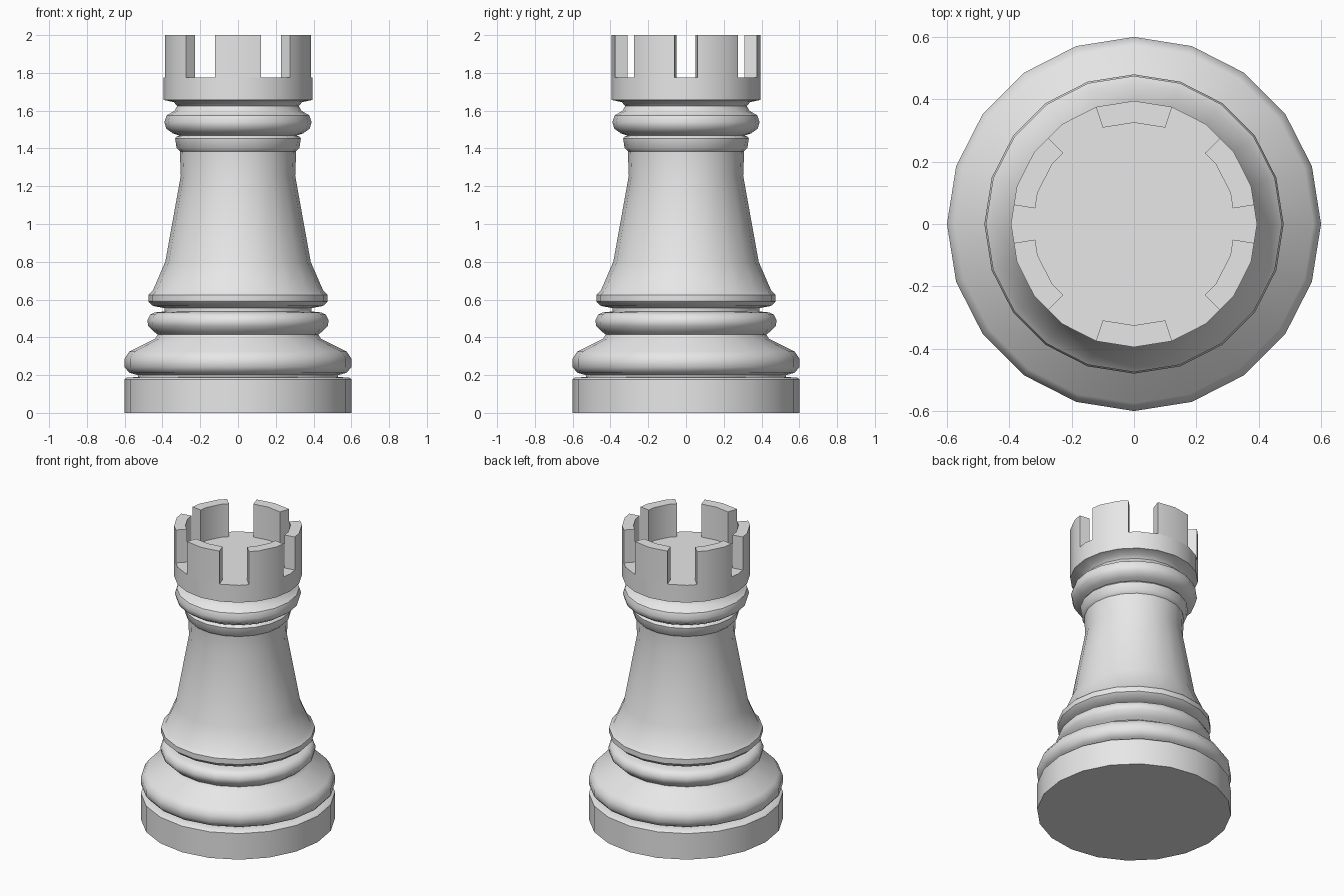
import bpy, bmesh, math

if "Cube" in bpy.data.objects:
    bpy.data.objects.remove(bpy.data.objects["Cube"])

SIDES = 20
mat = bpy.data.materials.new("light grey")
mat.diffuse_color = (0.8, 0.8, 0.8, 1)
mat.use_nodes = True
mat.node_tree.nodes["Principled BSDF"].inputs["Base Color"].default_value = mat.diffuse_color


def finish(name, bm, angle=40):
    bmesh.ops.recalc_face_normals(bm, faces=bm.faces)
    me = bpy.data.meshes.new(name)
    bm.to_mesh(me)
    bm.free()
    me.materials.append(mat)
    ob = bpy.data.objects.new(name, me)
    bpy.context.collection.objects.link(ob)
    bpy.ops.object.select_all(action='DESELECT')
    ob.select_set(True)
    bpy.context.view_layer.objects.active = ob
    bpy.ops.object.shade_smooth_by_angle(angle=math.radians(angle))
    return ob


def lathe(name, profile):
    """Turn a (radius, z) profile into a closed solid."""
    bm = bmesh.new()
    rings = [[bm.verts.new((r * math.cos(2 * math.pi * i / SIDES),
                            r * math.sin(2 * math.pi * i / SIDES), z))
              for i in range(SIDES)] for r, z in profile]
    for a, b in zip(rings, rings[1:]):
        for i in range(SIDES):
            j = (i + 1) % SIDES
            bm.faces.new((a[i], a[j], b[j], b[i]))
    bm.faces.new(rings[0][::-1])
    bm.faces.new(rings[-1])
    return finish(name, bm)


def polygon_point(radius, deg, z):
    """Point on the many-sided outline at the given angle."""
    step = 360 / SIDES
    off = (deg % step) - step / 2
    r = radius * math.cos(math.radians(step / 2)) / math.cos(math.radians(off))
    a = math.radians(deg)
    return (r * math.cos(a), r * math.sin(a), z)


def battlement(name, angles):
    bm = bmesh.new()
    rows = [[bm.verts.new(polygon_point(r, a, z)) for a in angles]
            for r, z in ((0.395, 1.775), (0.395, 2.0), (0.325, 2.0), (0.325, 1.775))]
    for k in range(4):
        a, b = rows[k], rows[(k + 1) % 4]
        for i in range(len(angles) - 1):
            bm.faces.new((a[i], a[i + 1], b[i + 1], b[i]))
    for end in (0, -1):
        bm.faces.new([row[end] for row in rows])
    return finish(name, bm, 30)


# Turned body: plinth, rings, tapering shaft, collar and crown drum
lathe("body", [
    (0.6, 0), (0.6, 0.178), (0.59, 0.187), (0.53, 0.19), (0.53, 0.2),
    (0.575, 0.212), (0.6, 0.242), (0.6, 0.288), (0.575, 0.325),
    (0.44, 0.392), (0.425, 0.415), (0.445, 0.43), (0.475, 0.46), (0.48, 0.49),
    (0.465, 0.52), (0.44, 0.532), (0.39, 0.537), (0.39, 0.555), (0.45, 0.566),
    (0.475, 0.59), (0.475, 0.625), (0.45, 0.65), (0.385, 0.8),
    (0.303, 1.255), (0.308, 1.385), (0.325, 1.402), (0.333, 1.452),
    (0.325, 1.463), (0.31, 1.468), (0.345, 1.48), (0.38, 1.505), (0.39, 1.54),
    (0.378, 1.575), (0.335, 1.6), (0.322, 1.625), (0.34, 1.645),
    (0.395, 1.657), (0.395, 1.775)])

# Battlements: front and back, then two on each side
for label, angles in (
        ("back", (72, 90, 108)), ("front", (252, 270, 288)),
        ("right_back", (9, 18, 36, 45)), ("left_back", (135, 144, 162, 171)),
        ("left_front", (189, 198, 216, 225)), ("right_front", (315, 324, 342, 351))):
    battlement("battlement_" + label, angles)
